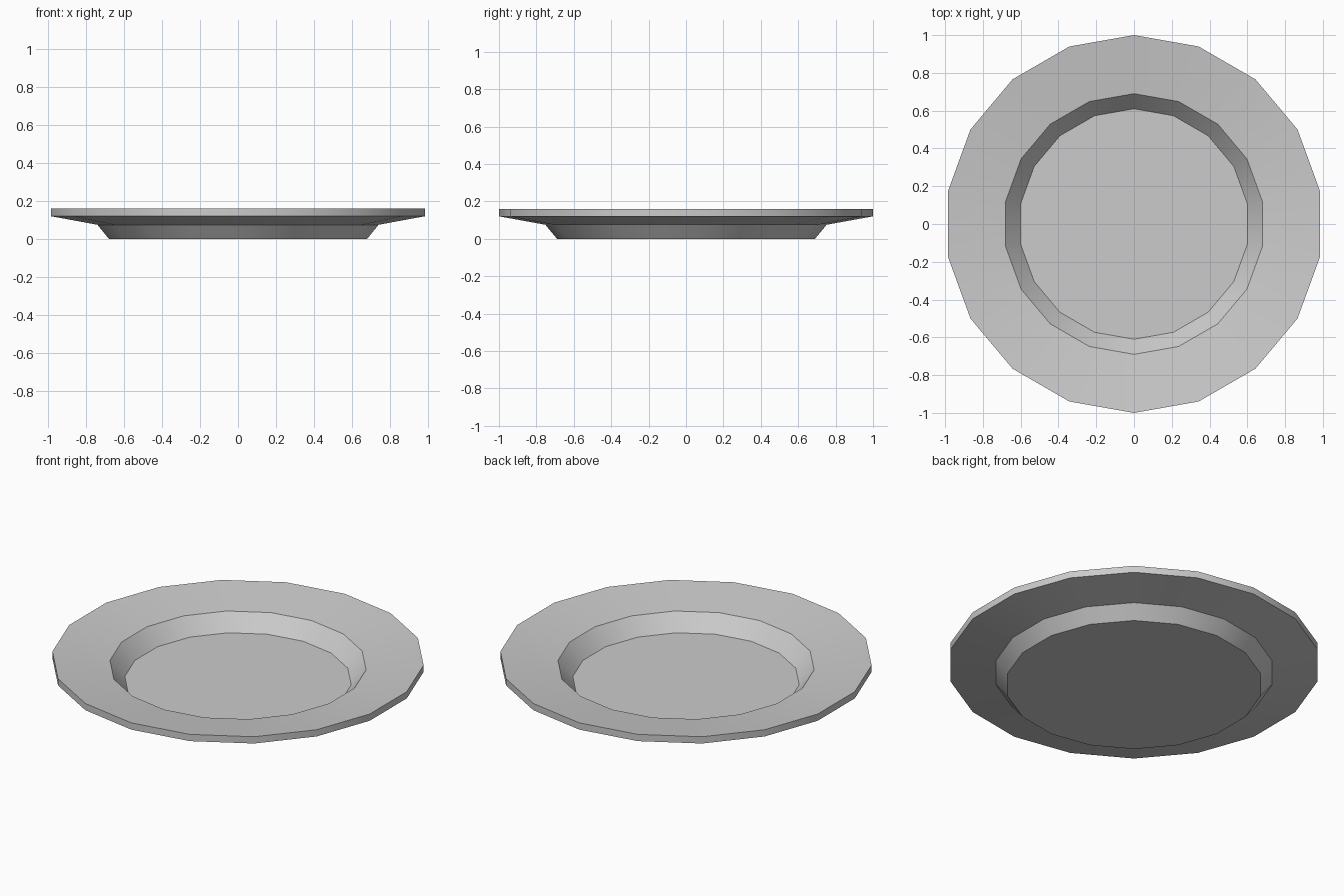
import bpy
import bmesh
import math

cube = bpy.data.objects.get("Cube")
if cube:
    bpy.data.objects.remove(cube, do_unlink=True)

SIDES = 18
# Radius and height, from the underside out over the rim to the well floor
PROFILE = [(0.69, 0.0), (0.752, 0.075), (1.0, 0.12), (1.0, 0.16),
           (0.69, 0.12), (0.61, 0.028)]


def make_material(name, colour):
    mat = bpy.data.materials.new(name)
    mat.use_nodes = True
    mat.diffuse_color = colour
    mat.node_tree.nodes["Principled BSDF"].inputs["Base Color"].default_value = colour
    return mat


def lathe(name, profile, sides, mat):
    """Turn a profile around z and cap both ends."""
    bm = bmesh.new()
    rings = []
    for r, z in profile:
        angles = [math.pi / 2 + math.tau * i / sides for i in range(sides)]
        rings.append([bm.verts.new((r * math.cos(a), r * math.sin(a), z)) for a in angles])
    for low, high in zip(rings, rings[1:]):
        for i in range(sides):
            j = (i + 1) % sides
            bm.faces.new((low[i], low[j], high[j], high[i]))
    bm.faces.new(rings[0][::-1])
    bm.faces.new(rings[-1])
    bmesh.ops.recalc_face_normals(bm, faces=bm.faces)
    mesh = bpy.data.meshes.new(name)
    bm.to_mesh(mesh)
    bm.free()
    mesh.materials.append(mat)
    obj = bpy.data.objects.new(name, mesh)
    bpy.context.collection.objects.link(obj)
    return obj


# Plate: flat base, flared foot, wide rim and sunken well
plate = lathe("plate", PROFILE, SIDES, make_material("light_grey", (0.6, 0.6, 0.6, 1.0)))

# Smooth around the plate, sharp between its bands
bpy.ops.object.select_all(action='DESELECT')
plate.select_set(True)
bpy.context.view_layer.objects.active = plate
bpy.ops.object.shade_smooth_by_angle(angle=math.radians(30))
